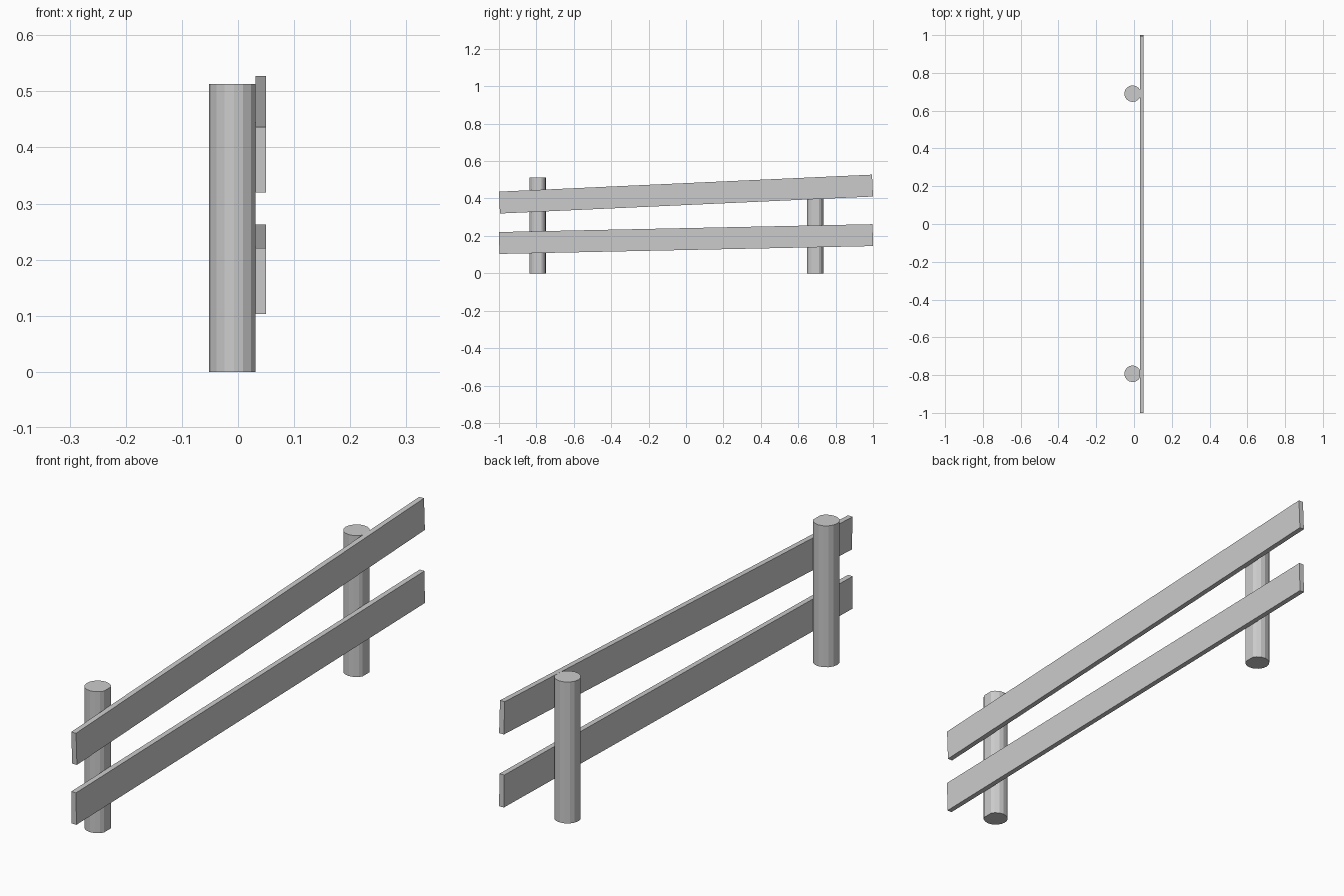
import bpy, bmesh, math

if "Cube" in bpy.data.objects:
    bpy.data.objects.remove(bpy.data.objects["Cube"])


def make_object(name, bm):
    bmesh.ops.recalc_face_normals(bm, faces=bm.faces[:])
    mesh = bpy.data.meshes.new(name)
    bm.to_mesh(mesh)
    bm.free()
    obj = bpy.data.objects.new(name, mesh)
    bpy.context.collection.objects.link(obj)
    return obj


# Round post with a flat side where the rails are fixed
def post(name, y, height=0.513, radius=0.044, sides=16, flat=0.0385):
    bm = bmesh.new()
    bmesh.ops.create_cone(bm, cap_ends=True, segments=sides, radius1=radius,
                          radius2=radius, depth=height)
    cut = bmesh.ops.bisect_plane(bm, geom=bm.verts[:] + bm.edges[:] + bm.faces[:],
                                 plane_co=(flat, 0, 0), plane_no=(1, 0, 0),
                                 clear_outer=True)
    edges = [e for e in cut["geom_cut"] if isinstance(e, bmesh.types.BMEdge)]
    bmesh.ops.holes_fill(bm, edges=[e for e in bm.edges if e.is_boundary])
    obj = make_object(name, bm)
    obj.location = (-0.0075, y, height / 2)


# Thin plank, tilted about x
def rail(name, z_front, z_back, height=0.117, thickness=0.019):
    angle = math.atan2(z_back - z_front, 2)
    length = (2 - height * math.sin(angle)) / math.cos(angle)
    bm = bmesh.ops and bmesh.new()
    bmesh.ops.create_cube(bm, size=1)
    bmesh.ops.scale(bm, vec=(thickness, length, height), verts=bm.verts[:])
    obj = make_object(name, bm)
    obj.location = (0.0405, 0, (z_front + z_back) / 2)
    obj.rotation_euler.x = angle


post("front_post", -0.793)
post("back_post", 0.69)
rail("upper_rail", 0.378, 0.469)
rail("lower_rail", 0.162, 0.204)
